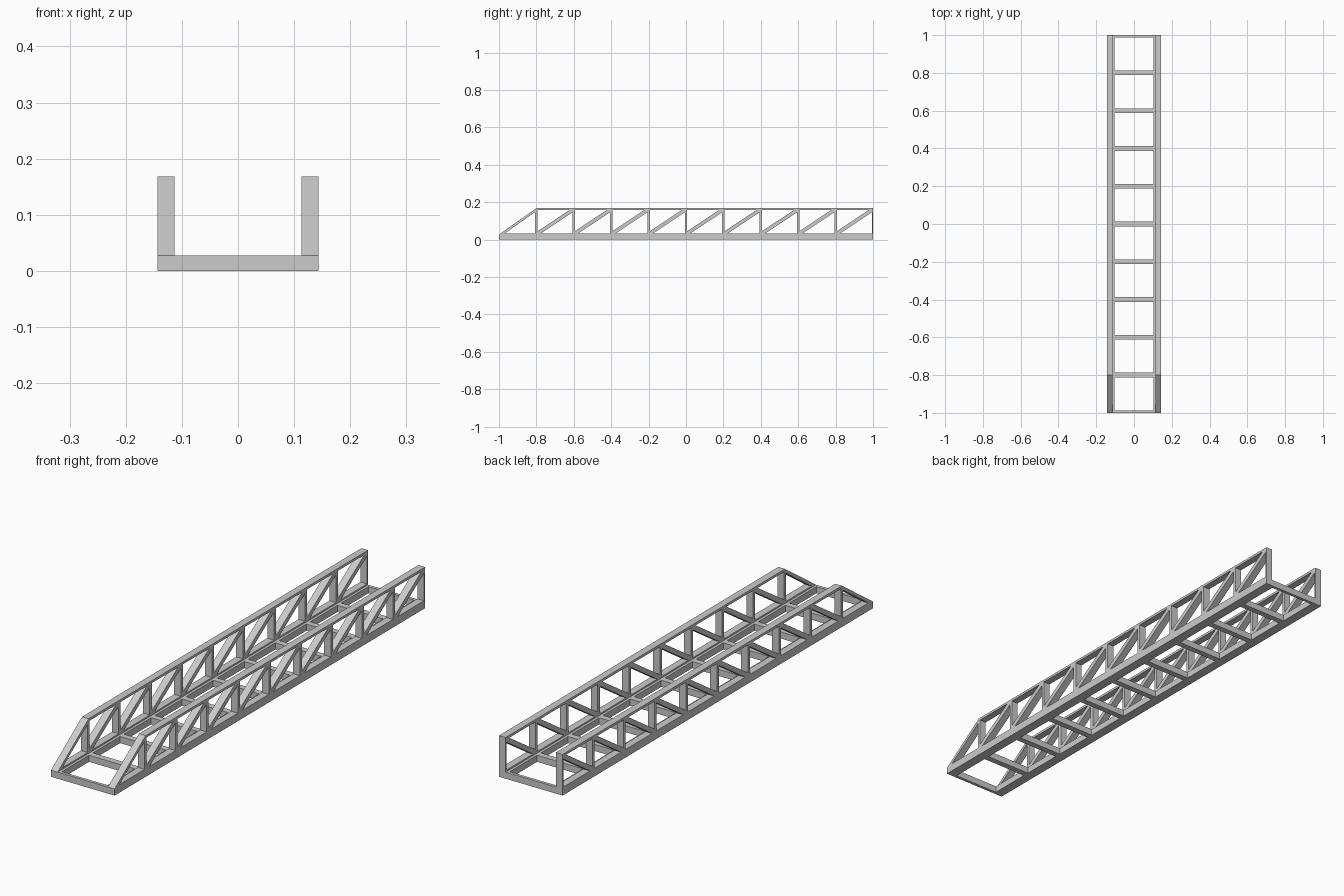
import bpy, bmesh

if "Cube" in bpy.data.objects:
    bpy.data.objects.remove(bpy.data.objects["Cube"])

X_OUT, X_IN, X_LEDGE = 0.1435, 0.1135, 0.103   # truss outer, truss inner, floor rail inner
Z_FLOOR, Z_LOW, Z_TOP, Z_H = 0.027, 0.033, 0.168, 0.158
POST = 0.0065                                   # half thickness of a post


def prism(bm, profile, x0, x1):
    """Extrude a (y, z) profile along x."""
    a = [bm.verts.new((x0, y, z)) for y, z in profile]
    b = [bm.verts.new((x1, y, z)) for y, z in profile]
    bm.faces.new(a)
    bm.faces.new(b[::-1])
    n = len(profile)
    for i in range(n):
        j = (i + 1) % n
        bm.faces.new((a[j], a[i], b[i], b[j]))


def rect(y0, y1, z0, z1):
    return [(y0, z0), (y1, z0), (y1, z1), (y0, z1)]


def part(name, profiles, x0, x1, mirror=True):
    bm = bmesh.new()
    for p in profiles:
        prism(bm, p, x0, x1)
    bmesh.ops.recalc_face_normals(bm, faces=bm.faces)
    me = bpy.data.meshes.new(name)
    bm.to_mesh(me)
    bm.free()
    ob = bpy.data.objects.new(name, me)
    bpy.context.collection.objects.link(ob)
    if mirror:
        ob.modifiers.new("Mirror", 'MIRROR').use_mirror_merge = False
    return ob


stations = [round(-1 + 0.2 * i, 2) for i in range(11)]


def span(y, half):
    """Member centred on a station, cut off at the bridge ends."""
    return max(y - half, -1.0), min(y + half, 1.0)


# Lower and upper chords
part("bottom_chord", [[(-1, 0), (1, 0), (1, Z_LOW), (-0.9915, Z_LOW), (-1, Z_FLOOR)]], X_IN, X_OUT)
part("top_chord", [[(-0.8065, Z_H), (1, Z_H), (1, Z_TOP), (-0.8, Z_TOP), (-0.8065, 0.1634)]], X_IN, X_OUT)

# Sloping front end member
part("sloped_end_post", [[(-0.9915, Z_LOW), (-0.969, Z_LOW), (-0.8065, 0.1475), (-0.8065, 0.1634)]], X_IN, X_OUT)

# Vertical posts
part("truss_posts", [rect(*span(y, POST), Z_LOW, Z_H) for y in stations[1:]], X_IN, X_OUT)

# Diagonal braces, one per bay from corner to corner
braces = []
for y in stations[1:-1]:
    a, b = y + POST, y + 0.2 - POST
    dy, dz = 0.017, 0.012
    braces.append([(a, Z_LOW), (a + dy, Z_LOW), (b, Z_H - dz),
                   (b, Z_H), (b - dy, Z_H), (a, Z_LOW + dz)])
part("truss_diagonals", braces, X_IN, X_OUT)

# Floor rails along the inside of the chords, and cross beams
part("floor_rail", [rect(-1, 1, 0, Z_FLOOR)], X_LEDGE, X_IN)
part("cross_beams", [rect(*span(y, 0.0125), 0, Z_FLOOR) for y in stations], -X_LEDGE, X_LEDGE, mirror=False)
